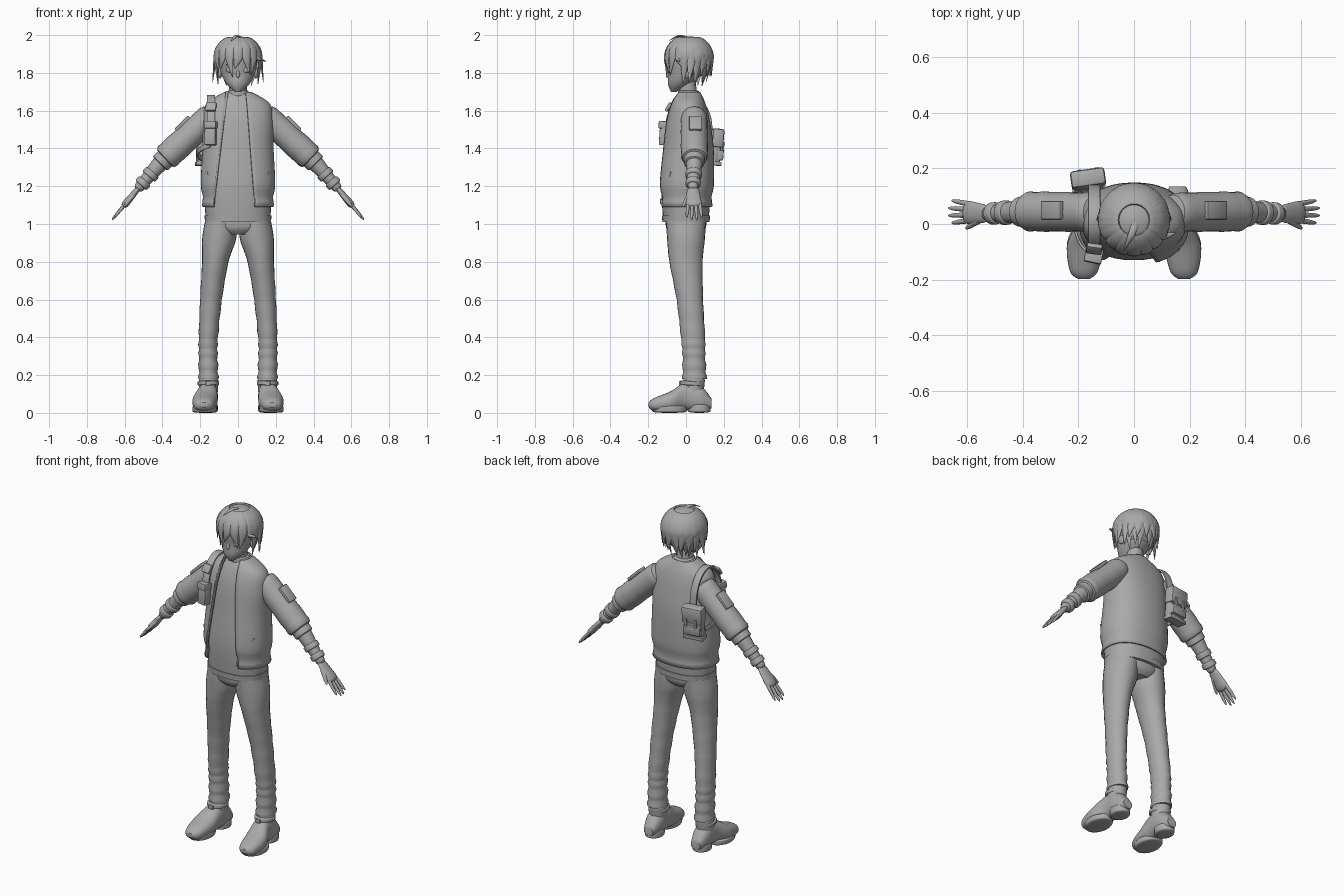
import bpy, bmesh, math, random
from mathutils import Vector, Matrix

random.seed(4)
if "Cube" in bpy.data.objects:
    bpy.data.objects.remove(bpy.data.objects["Cube"])

SHADE = (0.4, 0.4, 0.4, 1)
GREY = bpy.data.materials.new("plain grey")
GREY.use_nodes = True
GREY.diffuse_color = SHADE
GREY.node_tree.nodes["Principled BSDF"].inputs["Base Color"].default_value = SHADE
X, Y, Z = Matrix.Identity(3)
SIDES = {"left": 1, "right": -1}
parts = []


def finish(name, bm):
    bmesh.ops.recalc_face_normals(bm, faces=bm.faces)
    mesh = bpy.data.meshes.new(name)
    bm.to_mesh(mesh)
    bm.free()
    mesh.materials.append(GREY)
    obj = bpy.data.objects.new(name, mesh)
    bpy.context.collection.objects.link(obj)
    parts.append(obj)
    return obj


def smooth(rows, steps):
    """Resample rows of numbers with a smooth spline."""
    out, last = [], len(rows) - 1
    for i in range(last):
        near = [rows[max(0, min(last, j))] for j in range(i - 1, i + 3)]
        for t in (step / steps for step in range(steps)):
            out.append([q + t * (r - p + t * (2 * p - 5 * q + 4 * r - w + t * (3 * (q - r) + w - p))) / 2
                        for p, q, r, w in zip(*near)])
    return out + [list(rows[last])]


def skin(name, loops, closed=True):
    """Bridge loops of points into a surface."""
    bm = bmesh.new()
    rings = [[bm.verts.new(point) for point in loop] for loop in loops]
    count = len(rings[0])
    for low, high in zip(rings, rings[1:]):
        for j in range(count if closed else count - 1):
            k = (j + 1) % count
            bm.faces.new((low[j], low[k], high[k], high[j]))
    if closed:
        bm.faces.new(rings[0])
        bm.faces.new(rings[-1])
    return finish(name, bm)


def bend(value, power):
    return math.copysign(abs(value) ** power, value)


def tube(name, rows, side=Y, axis=None, sides=24, steps=6, power=1, fold=0, mirror=1):
    """Sweep an oval along rows of x, y, z, radius along side, other radius."""
    rows = smooth(rows, steps)
    path = [Vector((row[0] * mirror, row[1], row[2])) for row in rows]
    end = len(path) - 1
    loops = []
    for i, (point, row) in enumerate(zip(path, rows)):
        along = axis or (path[min(i + 1, end)] - path[max(i - 1, 0)]).normalized()
        u = (side - along * side.dot(along)).normalized()
        v = along.cross(u)
        crease = fold * math.sin(i * 2) * (i / end) ** 2
        angles = [math.tau * j / sides for j in range(sides)]
        loops.append([point + u * (row[3] + crease) * bend(math.cos(a), power)
                      + v * (row[4] + crease) * bend(math.sin(a), power) for a in angles])
    return skin(name, loops)


def limb(name, start, end, thick, thin, blunt=8, flat=1, side=Y, fold=0, mirror=1):
    """Tapered rod with rounded ends."""
    start, end, rows, count = Vector(start), Vector(end), [], 16
    for i in range(count + 1):
        c = -math.cos(math.pi * i / count)
        t = (c + 1) / 2
        radius = (thick + (thin - thick) * t) * max(0.05, (1 - abs(c) ** blunt) ** 0.5)
        rows.append((*start.lerp(end, t), radius, radius * flat))
    return tube(name, rows, side, steps=1, fold=fold, mirror=mirror)


def box(name, loc, size, turn=(0, 0, 0), bevel=0.005):
    bm = bmesh.new()
    bmesh.ops.create_cube(bm, size=1, matrix=Matrix.Diagonal((*size, 1)))
    if bevel:
        bmesh.ops.bevel(bm, geom=bm.edges[:], offset=bevel, segments=2, affect="EDGES", profile=0.5)
    spin = Matrix.Identity(4)
    for angle, letter in zip(turn, "XYZ"):
        spin = Matrix.Rotation(math.radians(angle), 4, letter) @ spin
    bm.transform(Matrix.Translation(loc) @ spin)
    return finish(name, bm)


def ball(name, loc, radii, keep=lambda centre: True):
    bm = bmesh.new()
    bmesh.ops.create_uvsphere(bm, u_segments=32, v_segments=18, radius=1,
                              matrix=Matrix.Translation(loc) @ Matrix.Diagonal((*radii, 1)))
    drop = [f for f in bm.faces if not keep(f.calc_center_median())]
    bmesh.ops.delete(bm, geom=drop, context="FACES")
    return finish(name, bm)


# Head, neck and face
limb("neck", (0, 0.02, 1.6), (0, 0, 1.8), 0.05, 0.045)
tube("head", [(0, -0.065, 1.7, 0.015, 0.015), (0, -0.035, 1.74, 0.06, 0.06), (0, -0.005, 1.8, 0.09, 0.09),
              (0, 0, 1.88, 0.1, 0.1), (0, 0, 1.96, 0.06, 0.06)], axis=Z, sides=32)
limb("nose", (0, -0.085, 1.83), (0, -0.098, 1.775), 0.005, 0.012, blunt=4)
box("mouth", (0, -0.08, 1.745), (0.03, 0.01, 0.004), bevel=0)
for label, s in SIDES.items():
    ball(label + "_eye", (0.043 * s, -0.085, 1.815), (0.02, 0.008, 0.014))
    box(label + "_brow", (0.043 * s, -0.09, 1.845), (0.04, 0.008, 0.005), (0, 8 * s, 0), 0)
    ball(label + "_ear", (0.095 * s, 0.01, 1.8), (0.012, 0.025, 0.03))

# Hair: a cap with overlapping tapered locks
CROWN, HAIR = Vector((0, 0.015, 1.875)), Vector((0.122, 0.124, 0.119))
ball("hair_cap", CROWN, HAIR, lambda c: c.z > CROWN.z + 0.01 or c.y > 0 and c.z > 1.78)


def lock(angle, tip, reach, width=0.034, sway=0.0):
    """Strand lying on the crown, then hanging to the tip height."""
    a = math.radians(angle)
    rows, count = [], 6
    for i in range(count + 1):
        t = i / count
        rise = math.cos(min(1, t * 1.5) * math.pi / 2)
        hang = max(0, t * 3 - 2) if t > 0.6 else 0
        radius = math.sqrt(1 - (rise * 0.9) ** 2) * (1 + (reach - 1) * hang)
        b = a + sway * hang
        height = HAIR.z * rise * 0.9 + (tip - CROWN.z) * hang
        size = math.sin(math.pi * (0.25 + 0.74 * t))
        rows.append((CROWN.x + HAIR.x * radius * math.sin(b), CROWN.y - HAIR.y * radius * math.cos(b),
                     CROWN.z + height, width * size, 0.01 * size + 0.001))
    tube("hair_lock", rows, Vector((math.cos(a), math.sin(a), 0)), sides=10, steps=3)


for i, angle in enumerate(range(-66, 70, 22)):
    lock(angle, 1.8 + 0.025 * math.sin(i * 2.4), 0.98, 0.03, 0.15 * (-1) ** i)
for s in SIDES.values():
    for i, angle in enumerate(range(80, 120, 16)):
        lock(angle * s, 1.74 + 0.01 * (i % 2), 0.9 + 0.2 * (i % 2), sway=-0.1 * s)
for i, angle in enumerate(range(120, 250, 20)):
    lock(angle, 1.73 + 0.02 * (i % 2), 0.62 + 0.12 * (i % 2), 0.04, random.uniform(-0.2, 0.2))
    lock(angle + 10, 1.78, 0.98, 0.036, random.uniform(-0.2, 0.2))
lock(62, 1.86, 1.3, 0.02, 0.2)
tube("crown_curl", [(0.01, 0.02, 1.985, 0.012, 0.005), (-0.01, -0.04, 1.995, 0.012, 0.005),
                    (-0.035, -0.09, 1.97, 0.002, 0.001)], X, sides=8)

# Torso rows: x, centre y, height, depth, half width
torso = smooth([(0, 0, 1.01, 0.12, 0.17), (0, 0, 1.2, 0.13, 0.18), (0, 0.01, 1.4, 0.12, 0.172),
                (0, 0.01, 1.55, 0.1, 0.172), (0, 0.012, 1.64, 0.075, 0.15), (0, 0.015, 1.7, 0.045, 0.055)], 8)
SQUARE = 0.88
tube("shirt", torso, axis=Z, sides=40, steps=1, power=SQUARE)
tube("shirt_hem", [(x, y, z, depth + 0.005, width + 0.005) for x, y, z, depth, width in torso[:3]],
     axis=Z, sides=40, power=SQUARE)
limb("shirt_collar", (0, 0.013, 1.67), (0, 0.014, 1.71), 0.058, 0.056)

# Vest: the torso grown outward, with a slanted front opening and a gathered hem
loops, STEPS = [], 48
for _, y, z, depth, width in torso:
    if z > 1.07:
        up = z - 1.1
        gap = 0.018 - 0.011 * math.exp(-(up * 30 - 1.2) ** 2) - 0.005 * up
        depth, width = depth + gap, width + gap
        first = math.asin(bend((0.09 - 0.08 * up) / width, 1 / SQUARE))
        last = math.tau - math.asin(bend((0.13 - 0.12 * up) / width, 1 / SQUARE))
        angles = [first + (last - first) * j / STEPS for j in range(STEPS + 1)]
        loops.append([Vector((width * bend(math.sin(a), SQUARE), y - depth * bend(math.cos(a), SQUARE), z))
                      for a in angles])
shell = skin("vest", loops, closed=False).modifiers.new("thickness", "SOLIDIFY")
shell.thickness, shell.offset = 0.01, -1

# Zip teeth, pulls and pocket welts on the vest
for point in smooth([loop[-1] for loop in loops], 2)[4:]:
    box("zip_tooth", Vector(point), (0.014, 0.008, 0.006), bevel=0)
for j in (0, -1):
    box("zip_pull", loops[1][j] - Y * 0.006, (0.01, 0.008, 0.03), bevel=0.002)
for s in SIDES.values():
    box("vest_pocket_welt", (0.155 * s, -0.092, 1.235), (0.012, 0.009, 0.09), (0, 20 * s, 42 * s), 0.002)

tube("trouser_seat", [(0, 0, 0.945, 0.08, 0.09), (0, 0, 0.98, 0.105, 0.16), (0, 0, 1.05, 0.11, 0.165)], axis=Z, sides=32)
for label, s in SIDES.items():
    # Trouser leg with creases gathering at the ankle
    tube(label + "_trouser_leg", [
        (0.09, 0, 1.02, 0.105, 0.084), (0.1, 0, 0.92, 0.1, 0.09), (0.12, 0, 0.8, 0.088, 0.07),
        (0.143, 0.02, 0.6, 0.07, 0.058), (0.157, 0.037, 0.4, 0.064, 0.051), (0.158, 0.042, 0.3, 0.06, 0.05),
        (0.156, 0.045, 0.18, 0.064, 0.052)], axis=Z, fold=0.005, mirror=s)

    # Shoe swept from toe to heel, with collar, strap, sole and heel
    tube(label + "_shoe", [
        (0.18, -0.198, 0.043, 0.02, 0.012), (0.18, -0.17, 0.044, 0.05, 0.034), (0.175, -0.08, 0.06, 0.066, 0.055),
        (0.16, 0, 0.088, 0.053, 0.074), (0.158, 0.08, 0.075, 0.05, 0.067), (0.157, 0.135, 0.05, 0.03, 0.026)],
        X, axis=Y, sides=28, power=SQUARE, mirror=s)
    limb(label + "_shoe_collar", (0.158, 0.035, 0.08), (0.155, 0.045, 0.2), 0.055, 0.058, flat=0.9, mirror=s)
    limb(label + "_ankle_strap", (0.157, 0.032, 0.142), (0.157, 0.034, 0.17), 0.064, 0.064, flat=0.88, mirror=s)
    box(label + "_strap_buckle", (0.157 * s, -0.032, 0.156), (0.03, 0.012, 0.024))
    limb(label + "_sole", (0.177, -0.088, 0), (0.177, -0.088, 0.04), 0.09, 0.094, flat=0.7, mirror=s)
    limb(label + "_heel", (0.158, 0.07, 0), (0.158, 0.07, 0.05), 0.06, 0.06, flat=0.85, mirror=s)

    # Sleeve, inner cuff, forearm and wrist bands
    shoulder, cuff, wrist = Vector((0.13, 0.042, 1.585)), Vector((0.395, 0.045, 1.34)), Vector((0.535, 0.036, 1.18))
    limb(label + "_sleeve", shoulder, cuff, 0.07, 0.072, blunt=20, fold=0.003, mirror=s)
    limb(label + "_inner_cuff", cuff.lerp(shoulder, 0.1), cuff.lerp(wrist, 0.14), 0.055, 0.054, blunt=20, mirror=s)
    limb(label + "_forearm", cuff, wrist, 0.046, 0.025, blunt=20, mirror=s)
    for spot, radius in ((0.48, 0.044), (0.77, 0.04)):
        limb(label + "_wrist_band", cuff.lerp(wrist, spot - 0.09), cuff.lerp(wrist, spot + 0.09), radius, radius, mirror=s)
    box(label + "_sleeve_patch", (0.295 * s, 0.05, 1.533), (0.1, 0.066, 0.018), (0, 45 * s, 0))

    # Hand with spread fingers
    limb(label + "_palm", (0.52, 0.036, 1.197), (0.61, 0.042, 1.09), 0.03, 0.046, blunt=6, flat=0.45, mirror=s)
    for i in range(4):
        spread = i - 1.5
        drop = 0.006 * spread ** 2
        limb(label + "_finger", (0.585, 0.042 + 0.019 * spread, 1.12),
             (0.669 - drop, 0.044 + 0.027 * spread, 1.02 + drop), 0.011, 0.007, blunt=4, mirror=s)
    limb(label + "_thumb", (0.54, 0.025, 1.17), (0.605, -0.017, 1.09), 0.015, 0.008, blunt=4, mirror=s)

# Straps on the right side, over the shoulder and under the arm
arc = [math.pi * i / 8 for i in range(9)]
tube("shoulder_strap", [(-0.143, 0.015 + 0.12 * math.cos(a), 1.5 + 0.177 * math.sin(a), 0.022, 0.006) for a in arc],
     X, sides=12, power=0.4)
tube("side_strap", [(-0.15 - 0.065 * math.sin(a), 0.02 - 0.12 * math.cos(a), 1.42 - 0.03 * a, 0.013, 0.005)
                    for a in arc], Z, sides=12, power=0.4)
box("strap_buckle", (-0.143, -0.09, 1.62), (0.056, 0.018, 0.05), (-32, 0, -8))
for label, height, size in (("front_pouch", 1.475, (0.058, 0.044, 0.115)), ("pouch_flap", 1.525, (0.064, 0.052, 0.04))):
    box(label, (-0.145, -0.114, height), size, (-4, 0, -12))

# Back bag: stacked boxes sharing one lean
LEAN = (-5, 0, 8)
for label, out, height, size in (("body", 0.152, 1.405, (0.115, 0.06, 0.185)), ("flap", 0.163, 1.455, (0.125, 0.062, 0.1)),
                                 ("pocket", 0.17, 1.365, (0.105, 0.045, 0.055)), ("base", 0.15, 1.32, (0.12, 0.06, 0.02))):
    box("bag_" + label, (-0.165, out, height), size, LEAN, size[2] / 8)
for s in SIDES.values():
    box("bag_tab", (-0.165 + 0.03 * s, 0.192 + 0.004 * s, 1.405), (0.014, 0.01, 0.06), LEAN, 0.002)

# Smooth shading with sharp edges kept
bpy.ops.object.select_all(action="DESELECT")
for obj in parts:
    obj.select_set(True)
bpy.context.view_layer.objects.active = parts[0]
bpy.ops.object.shade_smooth_by_angle(angle=math.radians(40))
